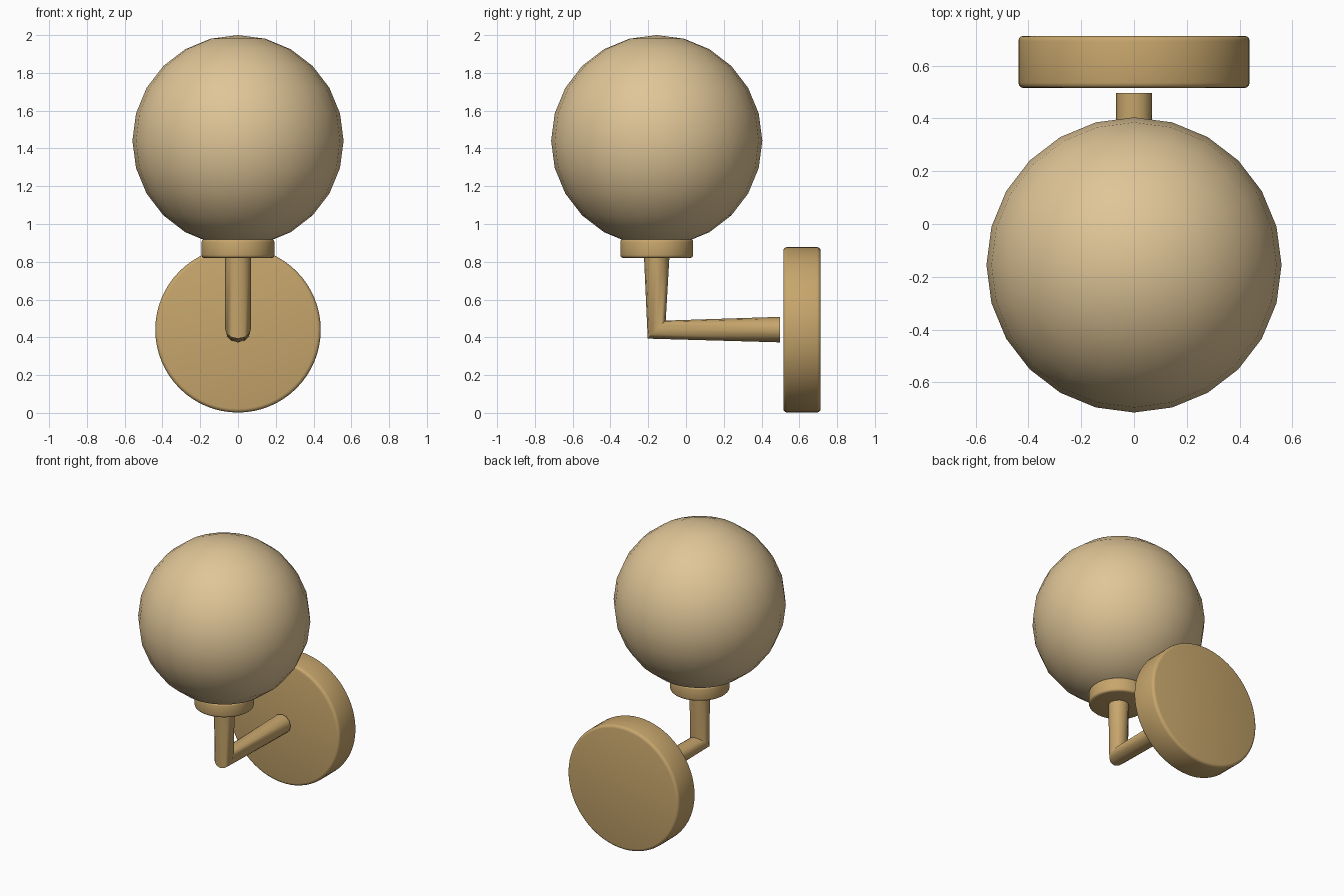
import bpy, bmesh, math
from mathutils import Vector

if "Cube" in bpy.data.objects:
    bpy.data.objects.remove(bpy.data.objects["Cube"])


def material(name, rgb):
    m = bpy.data.materials.new(name)
    m.diffuse_color = (*rgb, 1)
    m.use_nodes = True
    m.node_tree.nodes["Principled BSDF"].inputs["Base Color"].default_value = m.diffuse_color
    return m


brass = material("warm_brass", (0.57, 0.38, 0.15))
glass = material("cream_glass", (0.74, 0.56, 0.31))

AXIS_Y, ARM_Z = -0.155, 0.441   # globe axis and arm height


def finish(obj, name, mat, angle=35):
    obj.name = obj.data.name = name
    obj.data.materials.append(mat)
    bpy.ops.object.select_all(action='DESELECT')
    obj.select_set(True)
    bpy.context.view_layer.objects.active = obj
    bpy.ops.object.shade_smooth_by_angle(angle=math.radians(angle))


def disc(name, radius, depth, loc, rot, bevel):
    bpy.ops.mesh.primitive_cylinder_add(vertices=64, radius=radius, depth=depth,
                                        location=loc, rotation=rot)
    obj = bpy.context.object
    mod = obj.modifiers.new("rounded_rim", 'BEVEL')
    mod.width, mod.segments, mod.limit_method = bevel, 3, 'ANGLE'
    bpy.ops.object.modifier_apply(modifier=mod.name)
    finish(obj, name, brass)


# Wall plate and globe cup
disc("wall_plate", 0.438, 0.198, (0, 0.614, ARM_Z - 0.001), (math.pi / 2, 0, 0), 0.02)
disc("globe_cup", 0.193, 0.10, (0, AXIS_Y, 0.87), (0, 0, 0), 0.016)

# Glass globe
bpy.ops.mesh.primitive_uv_sphere_add(segments=24, ring_count=12, radius=0.559,
                                     location=(0, AXIS_Y, 1.441))
finish(bpy.context.object, "glass_globe", glass, 60)

# Bent arm: equal rings at the wall end, the elbow and the cup
SIDES, R = 12, 0.0675
path = [(Vector((0, 0.497, ARM_Z)), Vector((0, 0, 1))),
        (Vector((0, AXIS_Y, ARM_Z)), Vector((0, 1, 1)).normalized()),
        (Vector((0, AXIS_Y, 0.83)), Vector((0, 1, 0)))]
bm = bmesh.new()
rings = []
for centre, up in path:
    rings.append([bm.verts.new(centre + R * (Vector((1, 0, 0)) * math.cos(a) + up * math.sin(a)))
                  for a in (2 * math.pi * i / SIDES for i in range(SIDES))])
for a, b in zip(rings, rings[1:]):
    for i in range(SIDES):
        j = (i + 1) % SIDES
        bm.faces.new((a[i], a[j], b[j], b[i]))
bm.faces.new(rings[0])
bm.faces.new(rings[-1])
bmesh.ops.recalc_face_normals(bm, faces=bm.faces)
mesh = bpy.data.meshes.new("bent_arm")
bm.to_mesh(mesh)
bm.free()
arm = bpy.data.objects.new("bent_arm", mesh)
bpy.context.collection.objects.link(arm)
finish(arm, "bent_arm", brass, 60)
